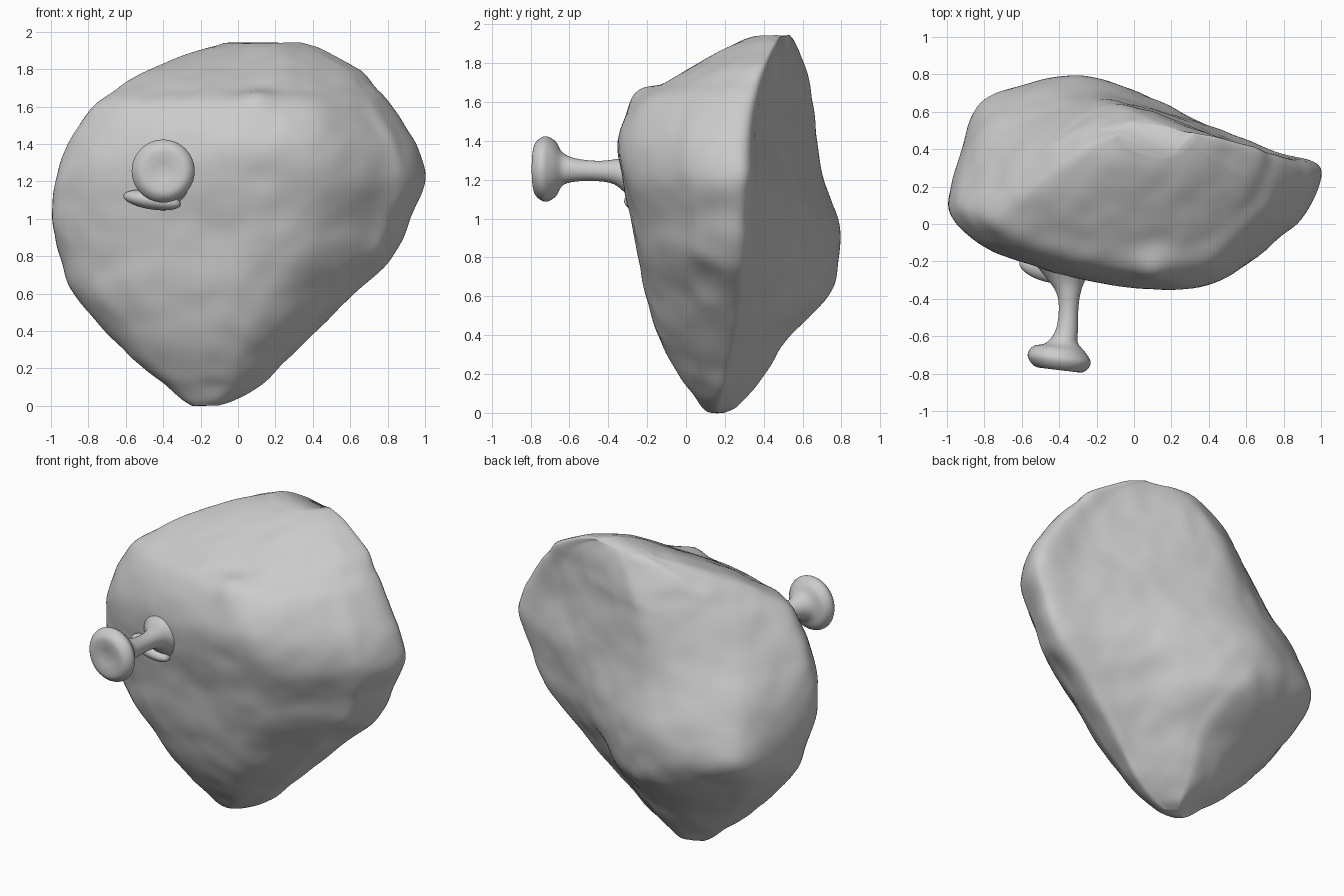
import bpy
import bmesh
import math
from mathutils import Vector, Matrix, noise

default_cube = bpy.data.objects.get("Cube")
if default_cube:
    bpy.data.objects.remove(default_cube, do_unlink=True)

# One stone grey material for every part
stone = bpy.data.materials.new("stone_grey")
stone.use_nodes = True
GREY = (0.6, 0.6, 0.6, 1)
stone.diffuse_color = GREY
stone.node_tree.nodes["Principled BSDF"].inputs["Base Color"].default_value = GREY
stone.node_tree.nodes["Principled BSDF"].inputs["Roughness"].default_value = 0.8


def make_object(name, bm):
    """Turn a bmesh into a smooth shaded stone object."""
    bmesh.ops.recalc_face_normals(bm, faces=bm.faces)
    mesh = bpy.data.meshes.new(name)
    bm.to_mesh(mesh)
    bm.free()
    mesh.materials.append(stone)
    for face in mesh.polygons:
        face.use_smooth = True
    obj = bpy.data.objects.new(name, mesh)
    bpy.context.scene.collection.objects.link(obj)
    return obj


def smooth_path(points, closed, steps):
    """Run a smooth spline through every given point."""
    points = [Vector(p) for p in points]
    count = len(points)
    last = count - 1

    def pick(i):
        return points[i % count] if closed else points[min(max(i, 0), last)]

    path = []
    for i in range(count if closed else last):
        a, b, c, d = (pick(i + k) for k in (-1, 0, 1, 2))
        for step in range(steps):
            t = step / steps
            path.append(b + 0.5 * t * (c - a + t * (2 * a - 5 * b + 4 * c - d
                                                    + t * (3 * (b - c) + d - a))))
    if not closed:
        path.append(points[-1])
    return path


def loft(name, rings, around, along):
    """Skin a stack of closed rings smoothly in both directions, with caps."""
    rings = [smooth_path(ring, True, around) for ring in rings]
    columns = [smooth_path(column, False, along) for column in zip(*rings)]
    bm = bmesh.new()
    grid = [[bm.verts.new(p) for p in column] for column in columns]
    for left, right in zip(grid, grid[1:] + grid[:1]):
        for i in range(len(left) - 1):
            bm.faces.new((left[i], right[i], right[i + 1], left[i + 1]))
    for end in (0, -1):
        bm.faces.new([column[end] for column in grid])
    return make_object(name, bm)


# Boulder levels: height, x of both rims, front and back y, y of both rims
LEVELS = [
    (0, -.24, -.1, .11, .2, .16, .16),
    (.03, -.29, -.02, .08, .26, .16, .16),
    (.1, -.37, .1, .03, .32, .16, .18),
    (.2, -.5, .22, -.04, .4, .15, .2),
    (.4, -.7, .42, -.14, .54, .15, .24),
    (.6, -.88, .62, -.2, .74, .14, .27),
    (.8, -.94, .82, -.24, .79, .12, .28),
    (1, -.99, .92, -.28, .78, .08, .29),
    (1.2, -.98, 1, -.33, .71, .07, .3),
    (1.4, -.91, .94, -.35, .67, .07, .3),
    (1.6, -.77, .82, -.26, .65, .04, .33),
    (1.7, -.64, .73, -.11, .64, .1, .36),
    (1.8, -.47, .64, .06, .61, .24, .4),
    (1.9, -.21, .45, .24, .56, .4, .45),
    (1.94, -.08, .33, .36, .53, .47, .48),
]
# Back of each level: x of the rearmost point, then x and y of the left corner
REAR = [
    (-.17, -.21, .18), (-.15, -.23, .2), (-.15, -.3, .24), (-.15, -.42, .3), (-.15, -.59, .38),
    (-.25, -.75, .49), (-.3, -.82, .64), (-.3, -.8, .6), (-.25, -.77, .52), (-.2, -.7, .42),
    (-.15, -.6, .38), (-.1, -.5, .4), (-.05, -.35, .47), (.05, -.16, .51), (.1, -.05, .51),
]
# Front profile: position from rim to rim, and share of the full depth there
FRONT = [(0, 0), (.07, .42), (.2, .72), (.4, .94), (.6, 1), (.75, .89), (.9, .55), (.96, .36), (1, 0)]
# Back slope: position from the right rim to the rearmost point, and rise there
SLOPE = [(.2, .21), (.4, .45), (.6, .69), (.8, .9), (1, 1)]


def section(level, rear):
    z, left, right, front, back, left_y, right_y = level
    rear_x, corner_x, corner_y = rear
    ring = []
    for u, share in FRONT:
        rim = left_y + (right_y - left_y) * u
        ring.append((left + (right - left) * u, rim + (front - rim) * share, z))
    for u, rise in SLOPE:
        ring.append((right + (rear_x - right) * u, right_y + (back - right_y) * rise, z))
    # Rounded left corner
    bulge = .08 * (rear_x - corner_x)
    ring.append(((rear_x + corner_x) / 2, (back + corner_y) / 2 + bulge, z))
    ring.append((corner_x, corner_y, z))
    bulge = .07 * (corner_y - left_y)
    ring.append(((corner_x + left) / 2 - bulge, (corner_y + left_y) / 2, z))
    return ring


sections = [section(level, rear) for level, rear in zip(LEVELS, REAR)]
boulder = loft("boulder", sections, 8, 7)

# Weathered surface: gentle undulation, hollows and one raised lump
DENTS = [((.12, -.1, 1.72), .08, .012), ((.7, .06, .63), .11, .04),
         ((.3, .55, .6), .13, .025), ((-.72, -.15, .72), .1, .015),
         ((.1, -.24, 1.64), .09, -.03)]
offsets = []
for vert in boulder.data.vertices:
    p = vert.co
    push = .012 * noise.noise(p * 3.2) + .006 * noise.noise(p * 8)
    for center, radius, depth in DENTS:
        push -= depth * math.exp(-((p - Vector(center)).length / radius) ** 2)
    offsets.append(vert.normal * push)
for vert, offset in zip(boulder.data.vertices, offsets):
    vert.co += offset

# Knob: round head on a thin neck that flares into the boulder
# Each entry is radius, y, and the x and z of the axis
KNOB = [
    (.03, -.772, -.4, 1.255), (.08, -.78, -.4, 1.255), (.125, -.778, -.4, 1.255),
    (.157, -.752, -.4, 1.255), (.168, -.715, -.4, 1.255), (.14, -.67, -.4, 1.255),
    (.085, -.635, -.385, 1.255), (.06, -.57, -.36, 1.25), (.052, -.46, -.35, 1.245),
    (.064, -.37, -.35, 1.24), (.1, -.3, -.36, 1.22), (.17, -.2, -.37, 1.2),
]
SIDES = 16
rings = []
for radius, y, x, z in KNOB:
    tilt = -.12 if y < -.65 else 0
    ring = []
    for i in range(SIDES):
        angle = math.tau * i / SIDES
        dx = radius * math.cos(angle)
        ring.append((x + dx, y + tilt * dx, z + radius * math.sin(angle)))
    rings.append(ring)
loft("knob", rings, 3, 4)

# Small ledge under the neck
bm = bmesh.new()
bmesh.ops.create_uvsphere(bm, u_segments=24, v_segments=16, radius=1)
placement = (Matrix.Translation((-.46, -.24, 1.1)) @ Matrix.Rotation(-.25, 4, "Z")
             @ Matrix.Rotation(.15, 4, "Y"))
bmesh.ops.transform(bm, matrix=placement @ Matrix.Diagonal((.16, .07, .05, 1)), verts=bm.verts)
make_object("neck_ledge", bm)
